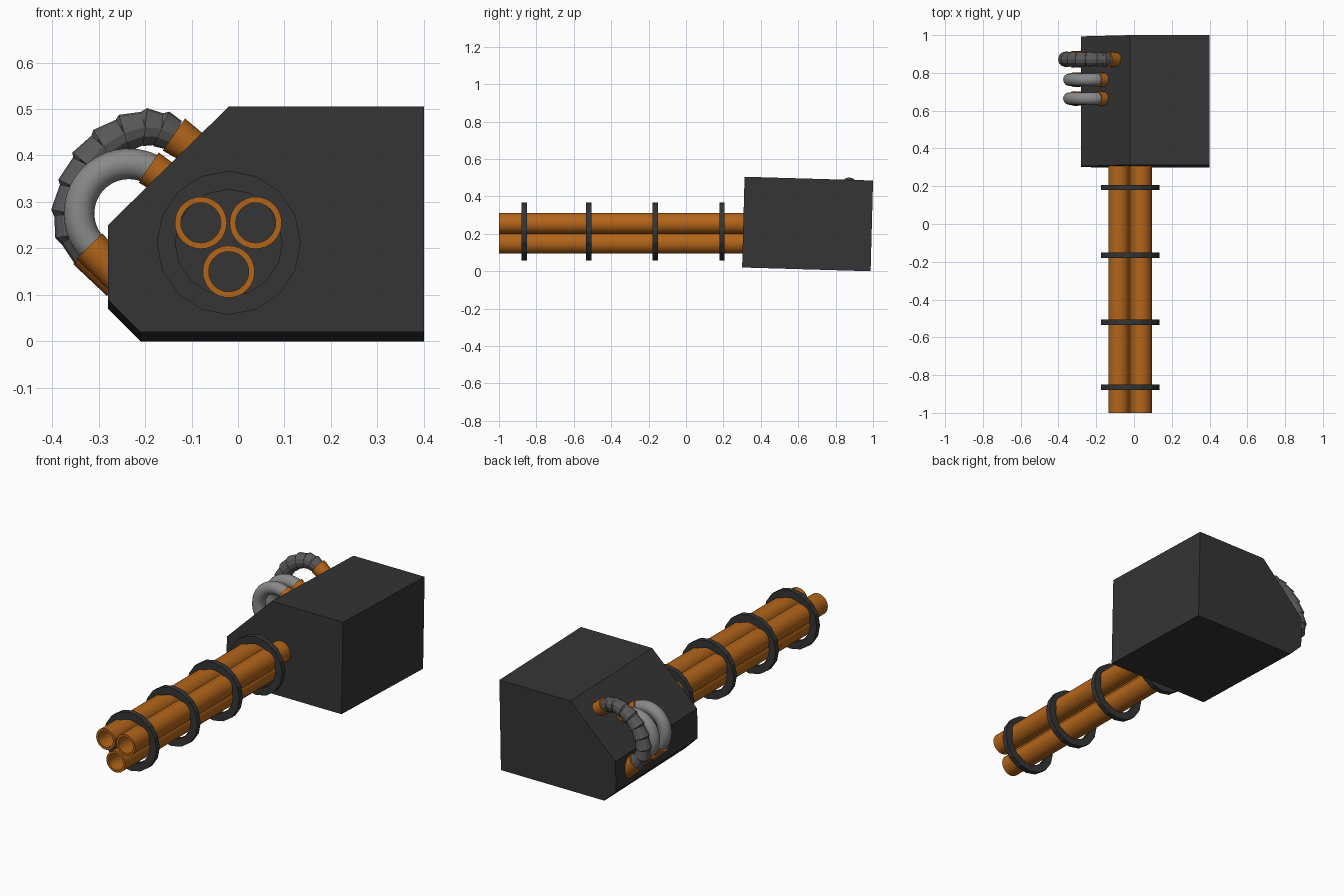
import bpy, bmesh
from math import sin, cos, pi, radians
from mathutils import Vector

if "Cube" in bpy.data.objects:
    bpy.data.objects.remove(bpy.data.objects["Cube"])


def material(name, rgb):
    m = bpy.data.materials.new(name)
    m.diffuse_color = (*rgb, 1)
    m.use_nodes = True
    m.node_tree.nodes["Principled BSDF"].inputs["Base Color"].default_value = m.diffuse_color
    return m


COPPER = material("copper", (0.45, 0.13, 0.01))
DARK = material("dark_metal", (0.035, 0.035, 0.035))
RUBBER = material("rubber", (0.10, 0.10, 0.10))
GREY = material("grey_hose", (0.25, 0.25, 0.25))


def finish(name, bm, mat, smooth=True):
    bmesh.ops.recalc_face_normals(bm, faces=bm.faces)
    me = bpy.data.meshes.new(name)
    bm.to_mesh(me)
    bm.free()
    ob = bpy.data.objects.new(name, me)
    bpy.context.collection.objects.link(ob)
    me.materials.append(mat)
    if smooth:
        bpy.ops.object.select_all(action='DESELECT')
        ob.select_set(True)
        bpy.context.view_layer.objects.active = ob
        bpy.ops.object.shade_smooth_by_angle(angle=radians(30))
    return ob


def bridge(bm, a, b):
    n = len(a)
    for i in range(n):
        bm.faces.new((a[i], a[(i + 1) % n], b[(i + 1) % n], b[i]))


def tube(name, x, z, y0, y1, outer, inner, sides, mat, smooth=True):
    """Hollow cylinder along y."""
    bm = bmesh.new()
    loops = []
    for y, r in ((y0, outer), (y1, outer), (y1, inner), (y0, inner)):
        loops.append([bm.verts.new((x + r * sin(2 * pi * i / sides), y,
                                    z + r * cos(2 * pi * i / sides))) for i in range(sides)])
    for i in range(4):
        bridge(bm, loops[i], loops[(i + 1) % 4])
    return finish(name, bm, mat, smooth)


def sweep(name, y, path, mat, sides=16, smooth=True):
    """Round sweep in the xz plane; path holds (x, z, dx, dz, radius)."""
    bm = bmesh.new()
    rings = []
    for x, z, dx, dz, r in path:
        d = Vector((dx, 0, dz)).normalized()
        side = Vector((-d.z, 0, d.x))
        rings.append([bm.verts.new(Vector((x, y, z)) + side * r * cos(2 * pi * i / sides)
                                   + Vector((0, r * sin(2 * pi * i / sides), 0)))
                      for i in range(sides)])
    for a, b in zip(rings, rings[1:]):
        bridge(bm, a, b)
    bm.faces.new(rings[0])
    bm.faces.new(rings[-1])
    return finish(name, bm, mat, smooth)


def fitting(name, y, x, z, dx, dz, r0, r1, length):
    d = Vector((dx, dz)).normalized()
    e = Vector((x, z)) + d * length
    sweep(name, y, [(x, z, dx, dz, r0), (e.x, e.y, dx, dz, r1)], COPPER)


# housing: chamfered profile extruded back, tilted slightly downwards
profile = [(-0.02, 0.505), (0.40, 0.505), (0.40, 0.02), (-0.21, 0.02), (-0.28, 0.09), (-0.28, 0.25)]
bm = bmesh.new()
front = [bm.verts.new((x, 0.30 + (z - 0.02) * 0.027, z)) for x, z in profile]
back = [bm.verts.new((v.co.x, v.co.y + 0.687, v.co.z - 0.02)) for v in front]
bridge(bm, front, back)
bm.faces.new(front)
bm.faces.new(back)
finish("housing", bm, DARK, False)

# three hollow barrels
for i, (x, z) in enumerate([(-0.08, 0.255), (0.038, 0.255), (-0.02, 0.15)]):
    tube(f"barrel_{i + 1}", x, z, -1.0, 0.33, 0.056, 0.043, 32, COPPER)

# clamp rings around the barrels
for i, y in enumerate([-0.865, -0.52, -0.165, 0.193]):
    tube(f"clamp_ring_{i + 1}", -0.02, 0.212, y - 0.014, y + 0.014, 0.155, 0.115, 16, DARK, False)

# two smooth hoses with end fittings
for i, y in enumerate([0.764, 0.664]):
    path = []
    for k in range(25):
        a = radians(62 + (220 - 62) * k / 24)
        path.append((-0.235 + 0.107 * cos(a), 0.275 + 0.107 * sin(a), -sin(a), cos(a), 0.033))
    sweep(f"smooth_hose_{i + 1}", y, path, GREY)
    fitting(f"hose_top_fitting_{i + 1}", y, -0.192, 0.374, 0.84, -0.55, 0.039, 0.034, 0.08)
    fitting(f"hose_bottom_fitting_{i + 1}", y, -0.32, 0.205, 0.7, -0.72, 0.039, 0.036, 0.10)

# ribbed hose made of overlapping flared segments
spine = [Vector(p) for p in [(-0.135, 0.443), (-0.165, 0.457), (-0.20, 0.461), (-0.245, 0.448),
                             (-0.29, 0.42), (-0.325, 0.38), (-0.35, 0.33), (-0.362, 0.275),
                             (-0.353, 0.23), (-0.32, 0.193)]]
path = []
for a, b in zip(spine, spine[1:]):
    d = b - a
    path.append((a.x, a.y, d.x, d.y, 0.034))
    path.append((b.x, b.y, d.x, d.y, 0.041))
sweep("ribbed_hose", 0.872, path, RUBBER, 12, False)
fitting("ribbed_hose_top_fitting", 0.872, -0.138, 0.445, 0.82, -0.57, 0.042, 0.034, 0.09)
fitting("ribbed_hose_bottom_fitting", 0.872, -0.323, 0.198, 0.7, -0.7, 0.045, 0.042, 0.10)
